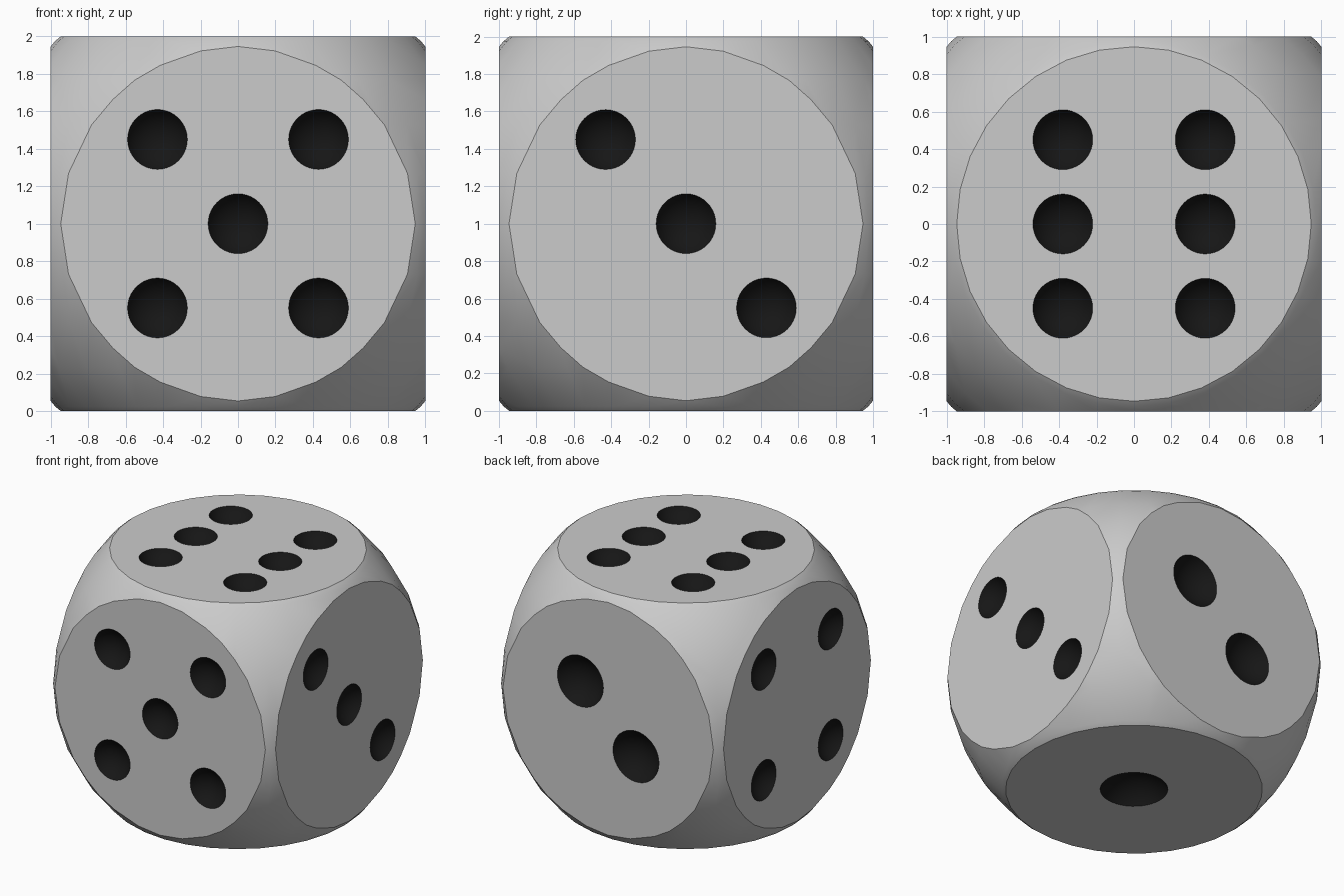
import bpy, bmesh, math
from mathutils import Matrix, Vector

if "Cube" in bpy.data.objects:
    bpy.data.objects.remove(bpy.data.objects["Cube"])

black = bpy.data.materials.new("pip_black")
black.diffuse_color = (0.008, 0.008, 0.008, 1)
black.use_nodes = True
black.node_tree.nodes["Principled BSDF"].inputs["Base Color"].default_value = black.diffuse_color


def add_object(name, bm):
    mesh = bpy.data.meshes.new(name)
    bm.to_mesh(mesh)
    bm.free()
    mesh.materials.append(None)      # slot 0: plain grey
    mesh.materials.append(black)     # slot 1: pips
    ob = bpy.data.objects.new(name, mesh)
    bpy.context.collection.objects.link(ob)
    return ob


# die body: cube that gets rounded by a sphere
bm = bmesh.new()
bmesh.ops.create_cube(bm, size=2, matrix=Matrix.Translation((0, 0, 1)))
die = add_object("die_body", bm)

bm = bmesh.new()
bmesh.ops.create_uvsphere(bm, u_segments=32, v_segments=16, radius=1.38,
                          matrix=Matrix.Translation((0, 0, 1)))
for f in bm.faces:
    f.smooth = True
rounder = add_object("rounding_sphere", bm)

# pip layouts: (normal, across, up, radius, [(across, up), ...])
X, Y, Z = Vector((1, 0, 0)), Vector((0, 1, 0)), Vector((0, 0, 1))
a, b, c = 0.43, 0.45, 0.38
four = [(s * a, t * b) for s in (-1, 1) for t in (-1, 1)]
faces = [
    (-Z, X, Y, 0.25, [(0, 0)]),
    (Y, X, Z, 0.207, [(0.25, 0.24), (-0.25, -0.24)]),
    (X, Y, Z, 0.16, [(-a, b), (0, 0), (a, -b)]),
    (-X, Y, Z, 0.16, four),
    (-Y, X, Z, 0.16, four + [(0, 0)]),
    (Z, X, Y, 0.16, [(s * c, t * b) for s in (-1, 1) for t in (-1, 0, 1)]),
]

# pip cutters: spheres sunk so that each leaves a round dimple
bm = bmesh.new()
for n, u, v, r, spots in faces:
    depth = 0.6 * r
    R = (r * r + depth * depth) / (2 * depth)
    turn = n.to_track_quat('Z', 'Y').to_matrix().to_4x4()
    for p, q in spots:
        pos = Z + n * (1 + R - depth) + u * p + v * q
        bmesh.ops.create_uvsphere(bm, u_segments=40, v_segments=24, radius=R,
                                  matrix=Matrix.Translation(pos) @ turn)
for f in bm.faces:
    f.material_index = 1
    f.smooth = True
pips = add_object("pip_cutters", bm)

# carve the body, then drop the helpers
for cutter, op in ((rounder, 'INTERSECT'), (pips, 'DIFFERENCE')):
    mod = die.modifiers.new(op.lower(), 'BOOLEAN')
    mod.operation, mod.solver, mod.object = op, 'EXACT', cutter
bpy.context.view_layer.objects.active = die
die.select_set(True)
for mod in list(die.modifiers):
    bpy.ops.object.modifier_apply(modifier=mod.name)
for cutter in (rounder, pips):
    bpy.data.objects.remove(cutter)

bpy.ops.object.shade_smooth_by_angle(angle=math.radians(25))
